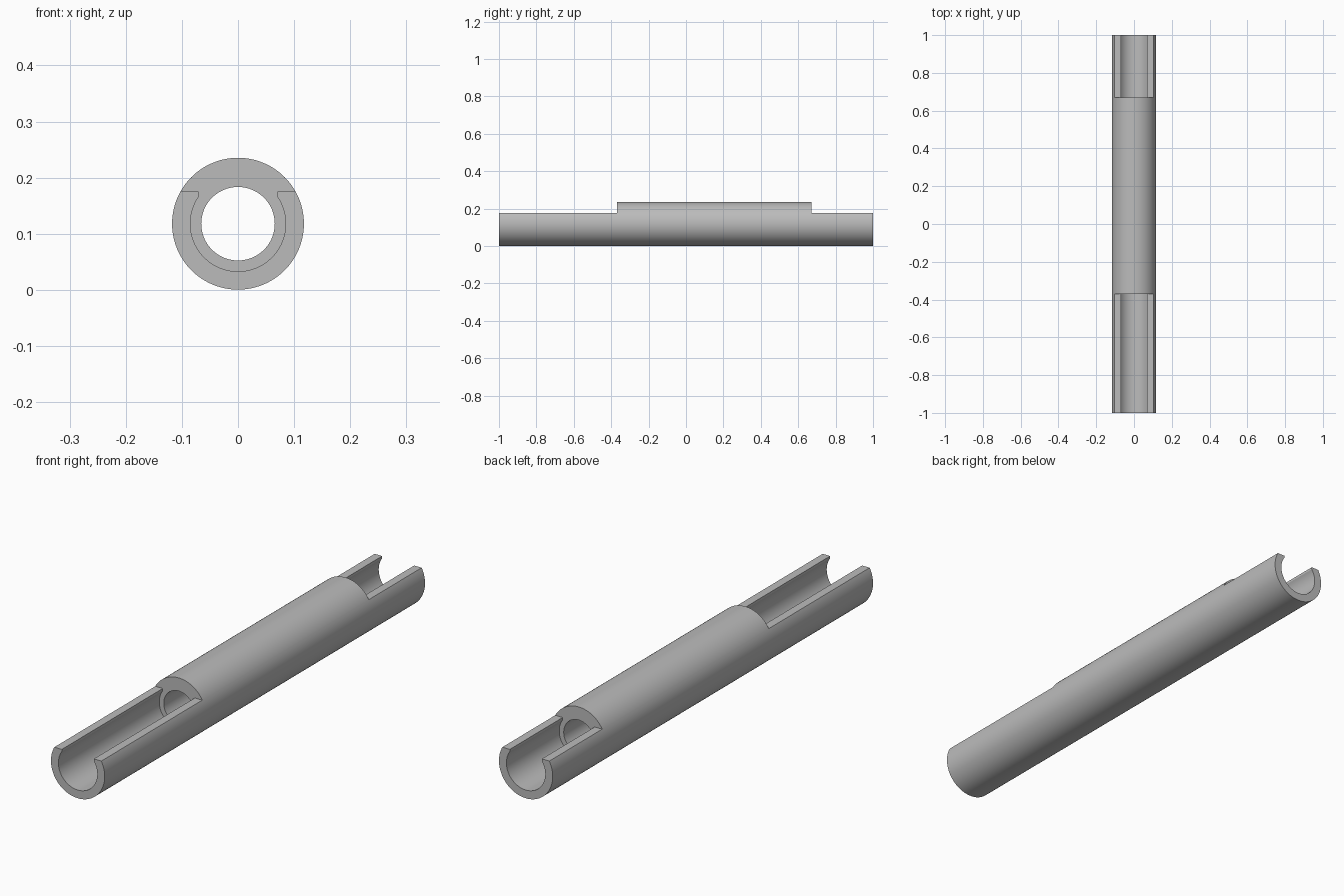
import bpy
import bmesh
from math import asin, cos, pi, sin

old = bpy.data.objects.get("Cube")
if old:
    bpy.data.objects.remove(old, do_unlink=True)

AXIS_Z = 0.118
OUTER_R, BORE_R, CHANNEL_R = 0.1175, 0.0655, 0.085
CUT_Z, SLOT = 0.175, 0.07
SIDES = 96

grey = bpy.data.materials.new("plain grey")
grey.use_nodes = True
colour = (0.5, 0.5, 0.5, 1)
grey.diffuse_color = colour
grey.node_tree.nodes["Principled BSDF"].inputs["Base Color"].default_value = colour


def arc(radius, start, end, steps):
    """Points on an arc about the tube axis."""
    angles = [start + (end - start) * i / steps for i in range(steps + 1)]
    return [(radius * cos(a), AXIS_Z + radius * sin(a)) for a in angles]


def extrude(name, outline, y0, y1):
    """Solid made by sweeping an x-z outline along y."""
    bm = bmesh.new()
    face = bm.faces.new([bm.verts.new((x, y0, z)) for x, z in outline])
    swept = bmesh.ops.extrude_face_region(bm, geom=[face], use_keep_orig=True)
    moved = [v for v in swept["geom"] if isinstance(v, bmesh.types.BMVert)]
    bmesh.ops.translate(bm, verts=moved, vec=(0, y1 - y0, 0))
    bmesh.ops.recalc_face_normals(bm, faces=bm.faces)
    mesh = bpy.data.meshes.new(name)
    bm.to_mesh(mesh)
    bm.free()
    mesh.materials.append(grey)
    obj = bpy.data.objects.new(name, mesh)
    bpy.context.collection.objects.link(obj)
    return obj


def activate(obj):
    bpy.ops.object.select_all(action="DESELECT")
    obj.select_set(True)
    bpy.context.view_layer.objects.active = obj


def subtract(body, cutter):
    cutter.hide_render = True
    mod = body.modifiers.new("cut", "BOOLEAN")
    mod.operation, mod.solver, mod.object = "DIFFERENCE", "EXACT", cutter
    activate(body)
    bpy.ops.object.modifier_apply(modifier=mod.name)
    bpy.data.objects.remove(cutter, do_unlink=True)


# Round body
tube = extrude("tube", arc(OUTER_R, 0, 2 * pi, SIDES)[:-1], -1, 1)

# Through bore
subtract(tube, extrude("bore_cutter", arc(BORE_R, 0, 2 * pi, SIDES)[:-1], -1.1, 1.1))

# Open channels at both ends: wider bore, straight slot and flat top cut
lip = pi - asin((1 - (SLOT / CHANNEL_R) ** 2) ** 0.5)
keyhole = [(-0.2, CUT_Z), (-SLOT, CUT_Z)]
keyhole += arc(CHANNEL_R, lip, 3 * pi - lip, 72)
keyhole += [(SLOT, CUT_Z), (0.2, CUT_Z), (0.2, 0.3), (-0.2, 0.3)]
for y0, y1 in ((-1.1, -0.37), (0.67, 1.1)):
    subtract(tube, extrude("channel_cutter", keyhole, y0, y1))

activate(tube)
bpy.ops.object.shade_smooth_by_angle(angle=pi / 6)
